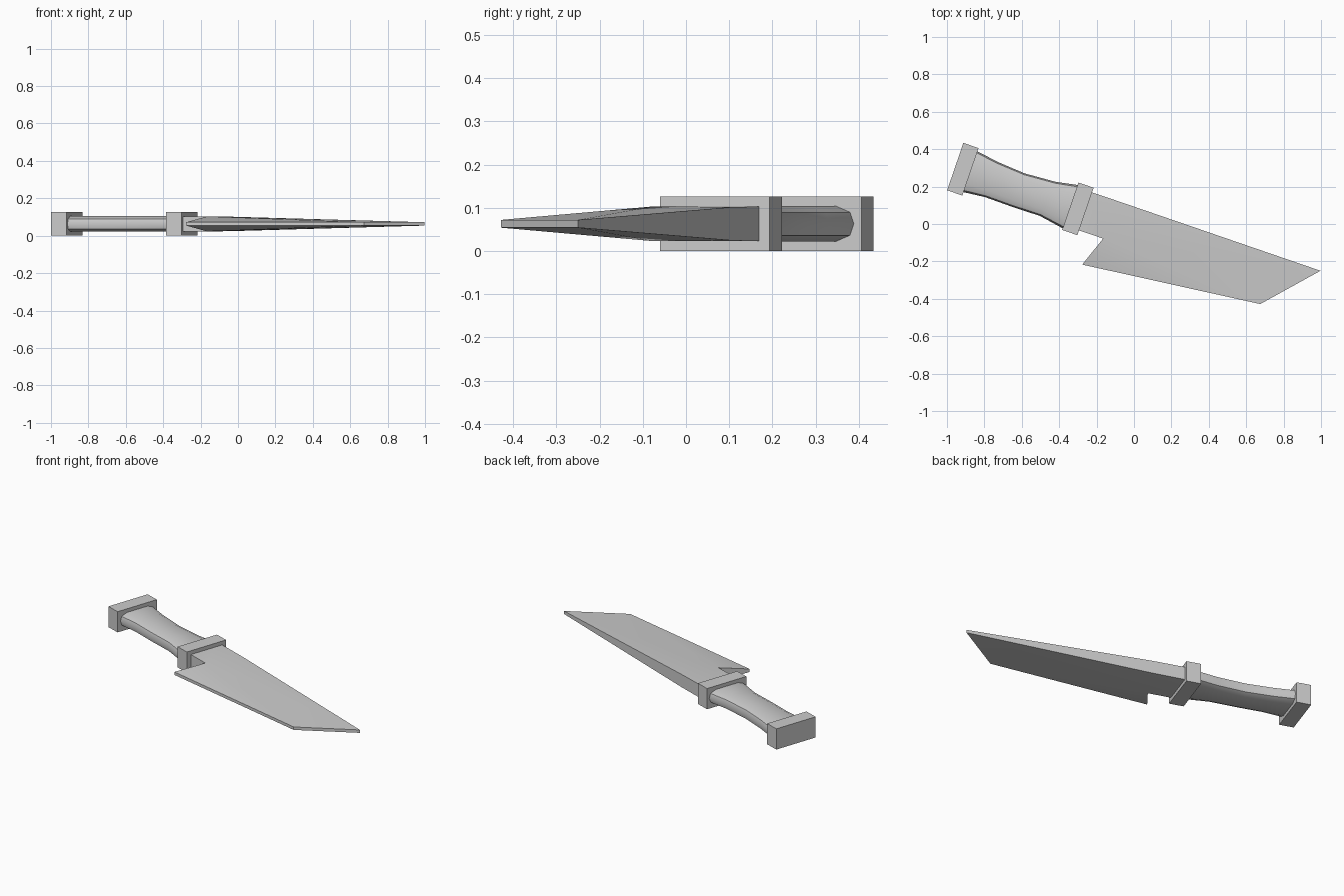
import bpy, bmesh, math
from mathutils import Vector

if "Cube" in bpy.data.objects:
    bpy.data.objects.remove(bpy.data.objects["Cube"])

MID = 0.063            # height of the knife's centre plane
ANGLE = math.radians(-18.9)
AXIS = Vector((math.cos(ANGLE), math.sin(ANGLE)))


def finish(bm, name, smooth=None):
    bmesh.ops.recalc_face_normals(bm, faces=bm.faces)
    mesh = bpy.data.meshes.new(name)
    bm.to_mesh(mesh)
    bm.free()
    ob = bpy.data.objects.new(name, mesh)
    bpy.context.collection.objects.link(ob)
    if smooth:
        bpy.ops.object.select_all(action='DESELECT')
        ob.select_set(True)
        bpy.context.view_layer.objects.active = ob
        bpy.ops.object.shade_smooth_by_angle(angle=math.radians(smooth))
    return ob


def block(name, x, y):
    bpy.ops.mesh.primitive_cube_add(size=1, location=(x, y, MID), rotation=(0, 0, ANGLE))
    ob = bpy.context.object
    ob.name = name
    ob.scale = (0.086, 0.268, 0.126)


# Pommel and guard blocks
block("pommel", -0.915, 0.293)
block("guard", -0.300, 0.081)

# Curved grip lofted between its upper and lower outlines
upper = [(-0.84, 0.39), (-0.727, 0.331), (-0.583, 0.270), (-0.417, 0.225), (-0.305, 0.209)]
lower = [(-0.914, 0.171), (-0.797, 0.144), (-0.663, 0.096), (-0.503, 0.043), (-0.385, -0.021)]
section = [(1, 0), (0.92, 0.65), (0.62, 1), (-0.62, 1), (-0.92, 0.65),
           (-1, 0), (-0.92, -0.65), (-0.62, -1), (0.62, -1), (0.92, -0.65)]
stations = [(Vector(a), Vector(b)) for a, b in zip(upper, lower)]
stations.insert(0, tuple(p - AXIS * 0.03 for p in stations[0]))
stations.append(tuple(p + AXIS * 0.03 for p in stations[-1]))
bm = bmesh.new()
rings = []
for a, b in stations:
    c, h = (a + b) / 2, (a - b) / 2
    rings.append([bm.verts.new((*(c + h * u), MID + 0.041 * v)) for u, v in section])
n = len(section)
for r, s in zip(rings, rings[1:]):
    for i in range(n):
        bm.faces.new((r[i], r[(i + 1) % n], s[(i + 1) % n], s[i]))
bm.faces.new(rings[0])
bm.faces.new(rings[-1])
finish(bm, "grip", 40)

# Blade: outline points with half thickness, mirrored about the centre plane
outline = [(-0.26, 0.181, 0.040), (-0.05, 0.110, 0.039), (0.997, -0.25, 0.009),
           (0.675, -0.428, 0.009), (-0.277, -0.217, 0.009), (-0.165, -0.078, 0.040),
           (-0.32, -0.025, 0.040)]
panels = [(0, 1, 5, 6), (1, 2, 5), (2, 3, 5), (3, 4, 5)]
bm = bmesh.new()
top = [bm.verts.new((x, y, MID + t)) for x, y, t in outline]
bottom = [bm.verts.new((x, y, MID - t)) for x, y, t in outline]
for side in (top, bottom):
    for p in panels:
        bm.faces.new([side[i] for i in p])
for i in range(len(outline)):
    j = (i + 1) % len(outline)
    bm.faces.new((top[i], top[j], bottom[j], bottom[i]))
finish(bm, "blade", 30)
